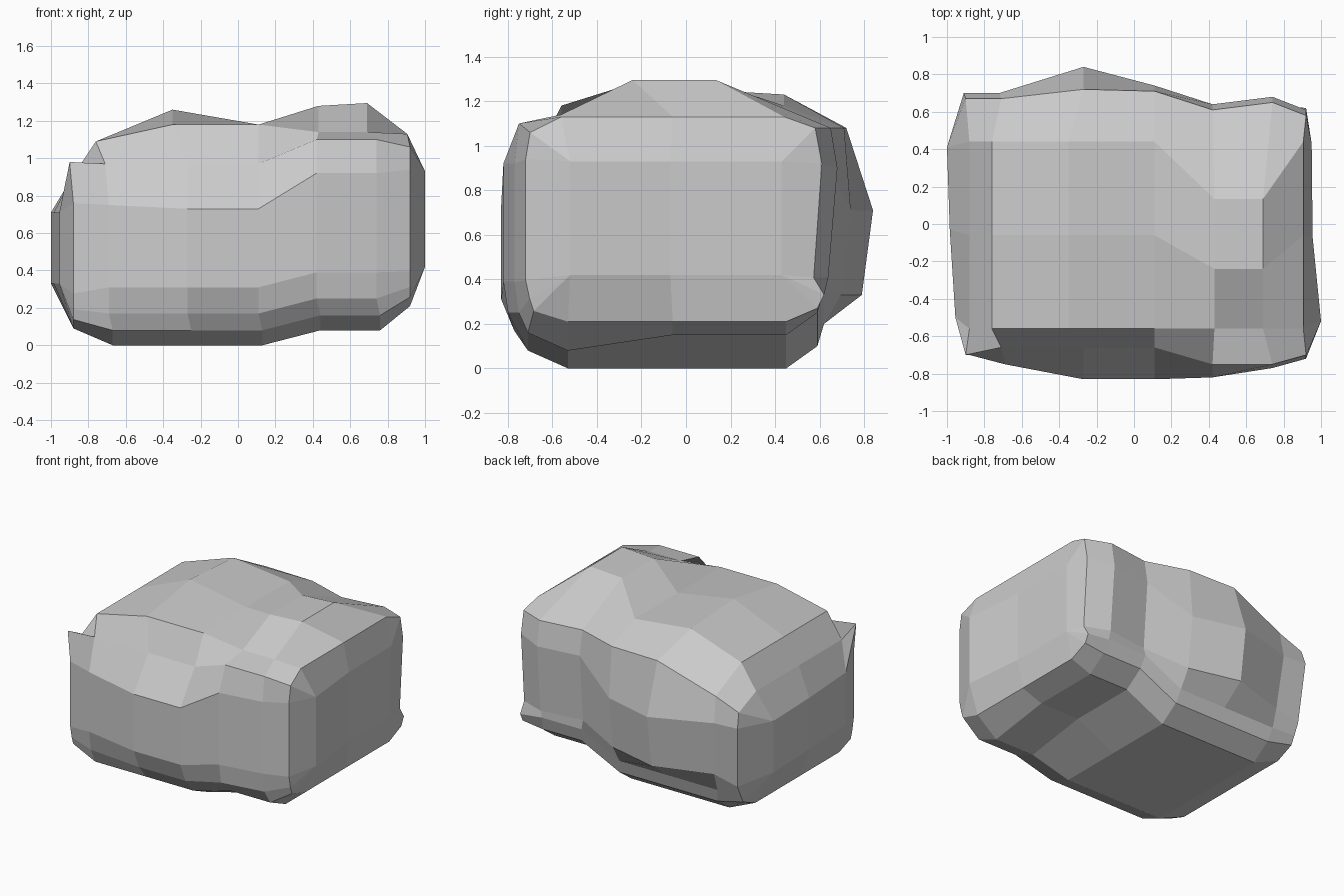
import bpy, bmesh

if "Cube" in bpy.data.objects:
    bpy.data.objects.remove(bpy.data.objects["Cube"])

# cross sections: x, top lean, front y, back y, floor, front edge, shoulder, crest
STATIONS = [
    (-.88, 0, -.70, .70, .09, .76, .98, .91),
    (-.69, -.07, -.75, .70, 0, .75, .97, 1.09),
    (-.27, -.08, -.83, .84, 0, .73, .97, 1.26),
    (.11, 0, -.83, .74, 0, .73, .97, 1.18),
    (.42, .01, -.82, .64, .08, .92, 1.1, 1.28),
    (.74, -.05, -.77, .68, .08, .92, 1.1, 1.295),
    (.92, -.015, -.72, .61, .21, .94, 1.06, 1.13),
]


def section(x, lean, front, back, floor, edge, shoulder, crest):
    """Closed outline: up the front, over the top, down the back."""
    k = .6 if abs(x) > .8 else 1            # shallower chamfers at both ends
    low, top = x + (.02 if k == 1 else 0), x + lean
    ridge = -.18 if crest > 1.27 else 0     # the right hump sits further forward
    raised = shoulder > 1
    left = x < -.5
    rear = floor + (.07 if raised and k == 1 else 0)   # right underside rises to the back
    tuck = .93 if not raised and not left else .975
    sf = max(front + .02, -.75) if raised else (front if k < 1 else -.66)
    sb_z = .4 * crest + .48 if left else min(crest, 1.08)
    return [
        (low, -.53, floor),
        (low, max(-.71, front * .95), floor + .08 * k),
        (x, front * tuck, floor + .17 * k),
        (x, front, floor + .31 * k),
        (x, front, edge),
        (x - (.02 if left else 0), sf, shoulder),
        (top, -.56, min(crest, 1.14 if raised else 1.18)),
        (top, -.06 + ridge, crest),
        (top, .44 + ridge * 1.7, crest - (.03 if not raised and crest > 1.2 else 0)),
        (x - (.02 if left else 0), min(.72, back - .03), sb_z),
        (x - (.03 if left else 0), back, max(.7, edge - .02)),
        (x, back * .94, floor + .33 * k),
        (x, .62, rear + .2 * k),
        (low, .59, rear + .1 * k),
        (low, .45, rear),
        (low, -.06, rear),
    ]


def end_cap(corners, low, high):
    """End ring gathered onto three upright lines: front, middle, back."""
    f, m, b = corners
    up = lambda p: (*p, high)
    dn = lambda p: (*p, low)
    return [dn(f)] * 4 + [up(f)] * 3 + [up(m)] + [up(b)] * 3 + [dn(b)] * 4 + [dn(m)]


rings = [end_cap([(-.955, -.5), (-.985, -.03), (-1, .41)], .33, .71)]
rings += [section(*s) for s in STATIONS]
rings.append(end_cap([(1, -.52), (.955, -.07), (.95, .43)], .42, .93))

# skin the cross sections
bm = bmesh.new()
loops = [[bm.verts.new(p) for p in ring] for ring in rings]
n = len(loops[0])
for a, b in zip(loops, loops[1:]):
    for i in range(n):
        j = (i + 1) % n
        bm.faces.new((a[i], b[i], b[j], a[j]))

# two panels close each end
for lp in (loops[0], loops[-1]):
    bm.faces.new((lp[0], lp[4], lp[7], lp[15]))
    bm.faces.new((lp[15], lp[7], lp[8], lp[11]))

bmesh.ops.remove_doubles(bm, verts=bm.verts, dist=.0005)
bmesh.ops.recalc_face_normals(bm, faces=bm.faces)
mesh = bpy.data.meshes.new("boulder")
bm.to_mesh(mesh)
bm.free()
boulder = bpy.data.objects.new("boulder", mesh)
bpy.context.collection.objects.link(boulder)
